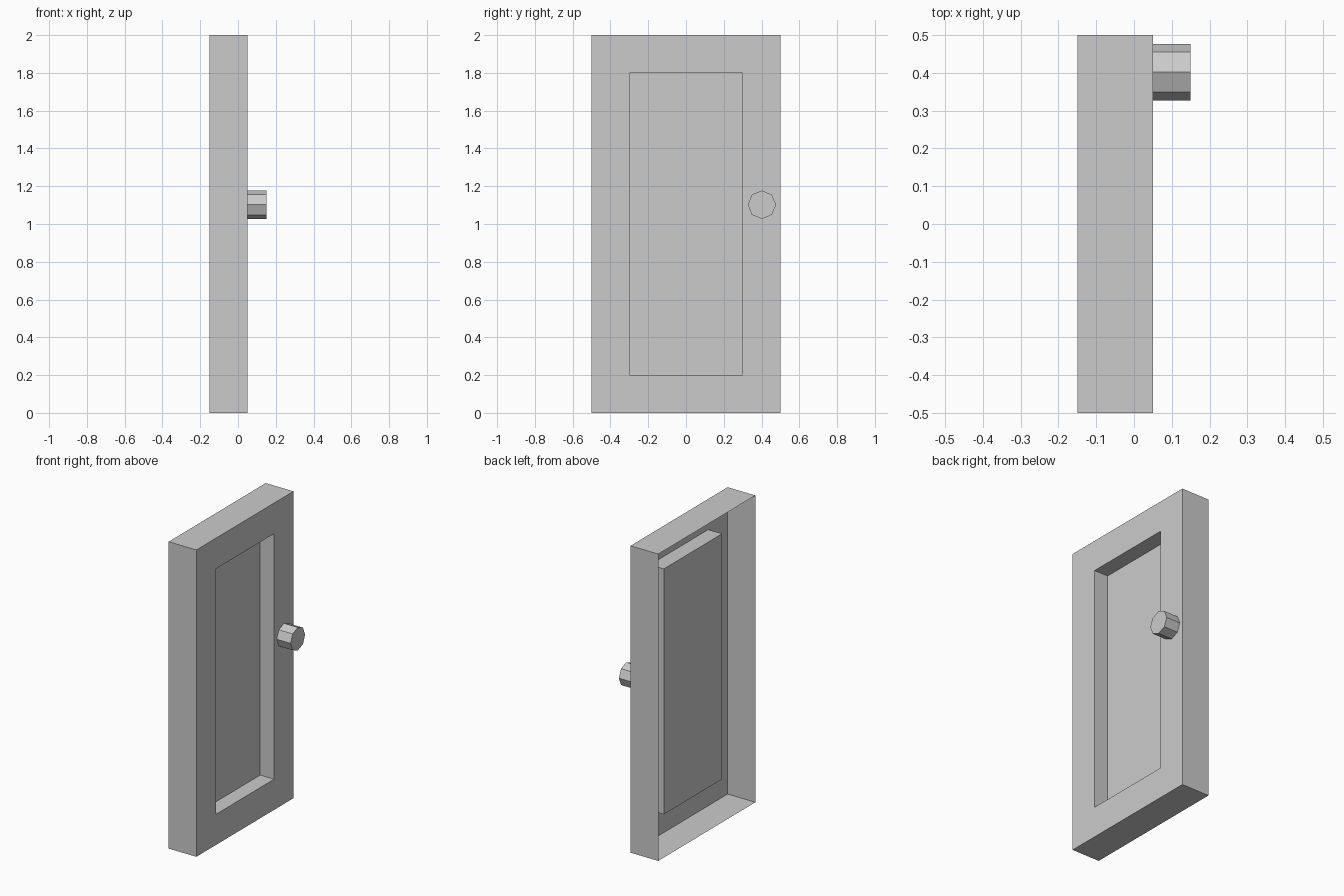
import bpy, bmesh, math
from mathutils import Matrix, Vector

if "Cube" in bpy.data.objects:
    bpy.data.objects.remove(bpy.data.objects["Cube"])


def add_object(name, bm):
    mesh = bpy.data.meshes.new(name)
    bm.to_mesh(mesh)
    bm.free()
    obj = bpy.data.objects.new(name, mesh)
    bpy.context.collection.objects.link(obj)
    return obj


def face_towards(bm, direction):
    return max(bm.faces, key=lambda f: f.calc_center_median().dot(Vector(direction)))


# Door: box shell with an open back and a recessed front panel
bm = bmesh.new()
bmesh.ops.create_cube(bm, size=1, matrix=Matrix.Translation((-0.05, 0, 1))
                      @ Matrix.Diagonal((0.2, 1, 2, 1)))
bm.normal_update()
front = next(f for f in bm.faces if f.normal.x > 0.9)
back = next(f for f in bm.faces if f.normal.x < -0.9)
bmesh.ops.delete(bm, geom=[back], context='FACES_ONLY')
bmesh.ops.inset_region(bm, faces=[front], thickness=0.2, use_even_offset=True)
panel = bmesh.ops.extrude_discrete_faces(bm, faces=[front])['faces'][0]
bmesh.ops.translate(bm, verts=panel.verts, vec=(-0.1, 0, 0))
add_object("door", bm)

# Knob: eight-sided cylinder, open where it meets the door
bm = bmesh.new()
bmesh.ops.create_cone(bm, cap_ends=True, segments=8, radius1=0.075, radius2=0.075, depth=0.1,
                      matrix=Matrix.Translation((0.1, 0.402, 1.102))
                      @ Matrix.Rotation(math.radians(90), 4, 'Y'))
bmesh.ops.delete(bm, geom=[face_towards(bm, (-1, 0, 0))], context='FACES_ONLY')
add_object("door_knob", bm)
